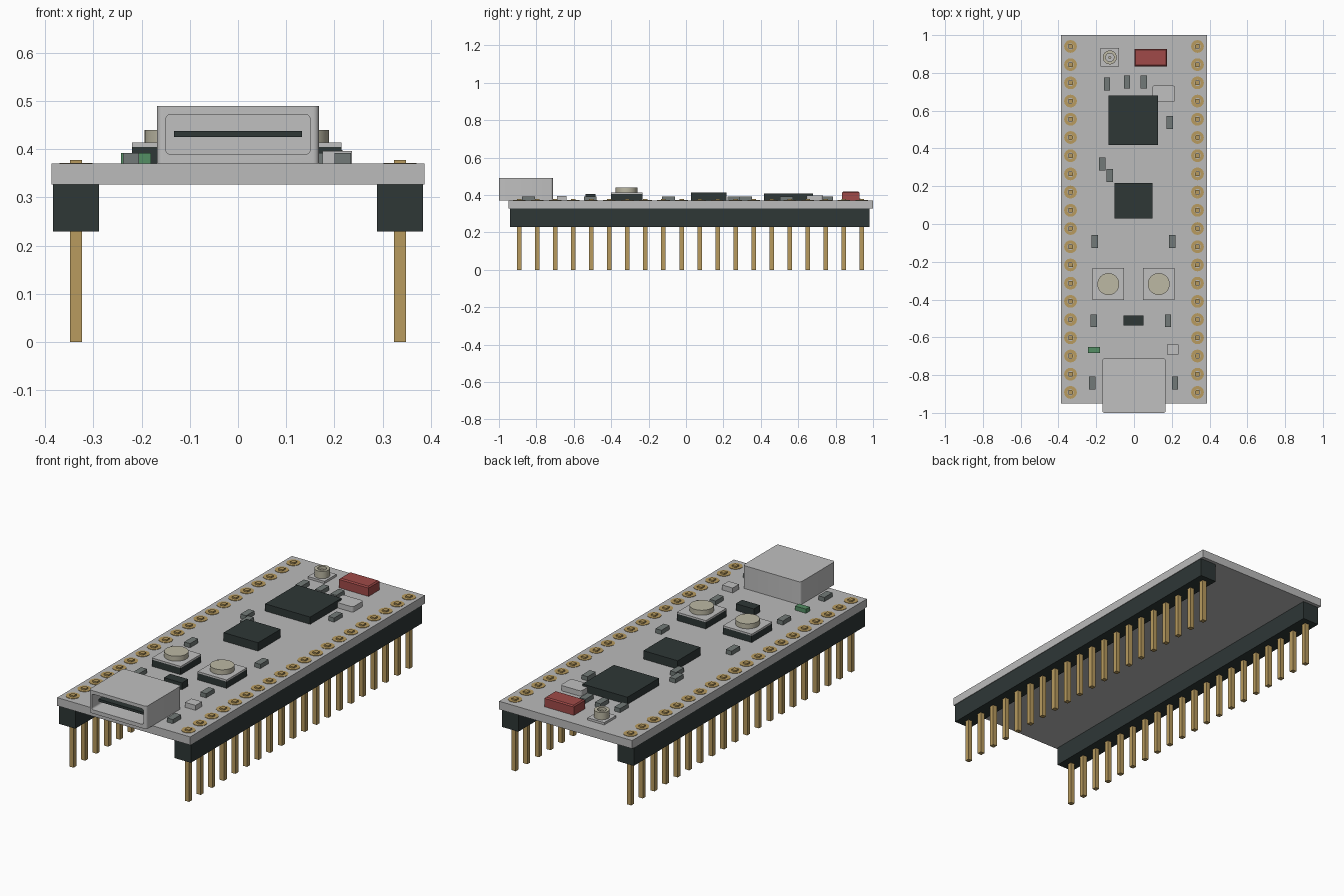
import bpy, bmesh, math
from mathutils import Matrix

if "Cube" in bpy.data.objects:
    bpy.data.objects.remove(bpy.data.objects["Cube"])


def srgb(r, g, b):
    lin = [((c / 255 + 0.055) / 1.055) ** 2.4 for c in (r, g, b)]
    return (*lin, 1.0)


def material(name, r, g, b):
    m = bpy.data.materials.new(name)
    m.diffuse_color = srgb(r, g, b)
    m.use_nodes = True
    m.node_tree.nodes["Principled BSDF"].inputs["Base Color"].default_value = m.diffuse_color
    return m


BOARD = material("board grey", 187, 187, 187)
METAL = material("light metal", 192, 192, 192)
BLACK = material("dark plastic", 46, 55, 54)
GOLD = material("gold", 184, 155, 94)
CREAM = material("cream", 188, 184, 164)
RED = material("red", 160, 74, 72)
GREEN = material("green", 84, 142, 100)
GREY = material("mid grey", 114, 122, 120)

TOP = 0.37            # upper face of the board
UNDER = 0.327         # lower face of the board


def finish(name, bm, mat):
    bmesh.ops.recalc_face_normals(bm, faces=bm.faces)
    mesh = bpy.data.meshes.new(name)
    bm.to_mesh(mesh)
    bm.free()
    mesh.materials.append(mat)
    ob = bpy.data.objects.new(name, mesh)
    bpy.context.collection.objects.link(ob)
    return ob


def add_box(bm, x0, x1, y0, y1, z0, z1):
    mat = Matrix.Translation(((x0 + x1) / 2, (y0 + y1) / 2, (z0 + z1) / 2))
    mat = mat @ Matrix.Diagonal((x1 - x0, y1 - y0, z1 - z0, 1))
    return bmesh.ops.create_cube(bm, size=1, matrix=mat)["verts"]


def box(name, mat, x0, x1, y0, y1, z0, z1, round_axis=None, radius=0.01, segments=4):
    """Box, optionally with the edges along one axis rounded."""
    bm = bmesh.new()
    add_box(bm, x0, x1, y0, y1, z0, z1)
    if round_axis is not None:
        edges = [e for e in bm.edges
                 if abs((e.verts[0].co - e.verts[1].co).normalized()[round_axis]) > 0.9]
        bmesh.ops.bevel(bm, geom=edges, offset=radius, segments=segments,
                        profile=0.5, affect='EDGES')
    return finish(name, bm, mat)


def add_lathe(bm, x, y, profile, sides):
    """Revolve a closed (radius, z) profile around a vertical axis."""
    rings = []
    for i in range(sides):
        a = 2 * math.pi * i / sides
        rings.append([bm.verts.new((x + r * math.cos(a), y + r * math.sin(a), z))
                      for r, z in profile])
    n = len(profile)
    for i in range(sides):
        a, b = rings[i], rings[(i + 1) % sides]
        for j in range(n):
            k = (j + 1) % n
            bm.faces.new((a[j], b[j], b[k], a[k]))


def smooth(ob):
    bpy.ops.object.select_all(action='DESELECT')
    ob.select_set(True)
    bpy.context.view_layer.objects.active = ob
    bpy.ops.object.shade_smooth_by_angle(angle=math.radians(35))


def disc(name, mat, x, y, r, z0, z1, sides=32):
    bm = bmesh.new()
    bmesh.ops.create_cone(bm, cap_ends=True, segments=sides, radius1=r, radius2=r,
                          depth=z1 - z0, matrix=Matrix.Translation((x, y, (z0 + z1) / 2)))
    ob = finish(name, bm, mat)
    smooth(ob)
    return ob


# Circuit board
box("board", BOARD, -0.387, 0.387, -0.95, 1.0, UNDER, TOP)

# Header strips, pins and solder rings
PIN_Y = [0.94 - 0.0964 * i for i in range(20)]
for side, s in (("left", -1), ("right", 1)):
    cx = 0.336 * s
    box(side + "_header", BLACK, cx - 0.048, cx + 0.048, -0.94, 0.982, 0.229, UNDER)
    pins, rings = bmesh.new(), bmesh.new()
    for y in PIN_Y:
        add_box(pins, cx - 0.012, cx + 0.012, y - 0.012, y + 0.012, 0, 0.378)
        add_lathe(rings, cx, y, [(0.017, TOP - 0.002), (0.034, TOP - 0.002),
                                 (0.034, TOP + 0.002), (0.017, TOP + 0.002)], 16)
    finish(side + "_pins", pins, GOLD)
    finish(side + "_solder_rings", rings, GOLD)

# Socket shell with a hollow mouth and a contact tongue
shell = box("socket_shell", METAL, -0.168, 0.168, -1.0, -0.712, TOP, 0.49, 2, 0.012)
cutter = box("socket_cutter", METAL, -0.15, 0.15, -1.1, -0.80, 0.39, 0.472, 1, 0.01)
cut = shell.modifiers.new("mouth", 'BOOLEAN')
cut.object = cutter
cut.operation = 'DIFFERENCE'
cut.solver = 'EXACT'
bpy.context.view_layer.objects.active = shell
bpy.ops.object.modifier_apply(modifier=cut.name)
bpy.data.objects.remove(cutter)
smooth(shell)
box("socket_tongue", BLACK, -0.133, 0.133, -0.97, -0.795, 0.425, 0.438)

# Push buttons
for side, cx in (("left", -0.136), ("right", 0.131)):
    box(side + "_button_base", BLACK, cx - 0.084, cx + 0.084, -0.402, -0.232, TOP, 0.405)
    box(side + "_button_plate", METAL, cx - 0.084, cx + 0.084, -0.402, -0.232, 0.405, 0.414)
    disc(side + "_button_cap", CREAM, cx, -0.318, 0.058, 0.414, 0.44)

# Chips
box("large_chip", BLACK, -0.135, 0.127, 0.418, 0.68, TOP, 0.408)
box("small_chip", BLACK, -0.103, 0.097, 0.028, 0.216, TOP, 0.414)
box("regulator", BLACK, -0.055, 0.05, -0.537, -0.485, TOP, 0.406)

# Aerial, with a slightly drawn-in top
aerial = bmesh.new()
top_verts = [v for v in add_box(aerial, 0.003, 0.175, 0.835, 0.927, TOP, 0.42) if v.co.z > 0.4]
top_edges = [e for e in aerial.edges if all(v in top_verts for v in e.verts)]
bmesh.ops.bevel(aerial, geom=top_edges, offset=0.006, segments=1, affect='EDGES')
finish("aerial", aerial, RED)

# Coaxial connector
box("coax_base", METAL, -0.177, -0.08, 0.833, 0.932, TOP, 0.382)
coax = bmesh.new()
add_lathe(coax, -0.128, 0.882, [(0.022, 0.381), (0.037, 0.381), (0.037, 0.42), (0.022, 0.42)], 24)
smooth(finish("coax_barrel", coax, CREAM))
disc("coax_centre", CREAM, -0.128, 0.882, 0.008, 0.381, 0.412, 12)

# Crystal can and indicator lamps
box("crystal", METAL, 0.097, 0.217, 0.645, 0.733, TOP, 0.398, 2, 0.012)
box("power_lamp", METAL, 0.175, 0.236, -0.69, -0.638, TOP, 0.396)
box("green_lamp", GREEN, -0.243, -0.18, -0.682, -0.65, TOP, 0.392)

# Small surface components
PARTS = [(-0.143, 0.742), (-0.037, 0.752), (0.052, 0.752), (0.19, 0.537),
         (-0.168, 0.318), (-0.128, 0.256), (-0.207, -0.093), (0.202, -0.093),
         (-0.212, -0.512), (0.18, -0.512), (-0.222, -0.842), (0.217, -0.842)]
small = bmesh.new()
for x, y in PARTS:
    add_box(small, x - 0.017, x + 0.017, y - 0.034, y + 0.034, TOP, 0.392)
finish("small_components", small, GREY)
